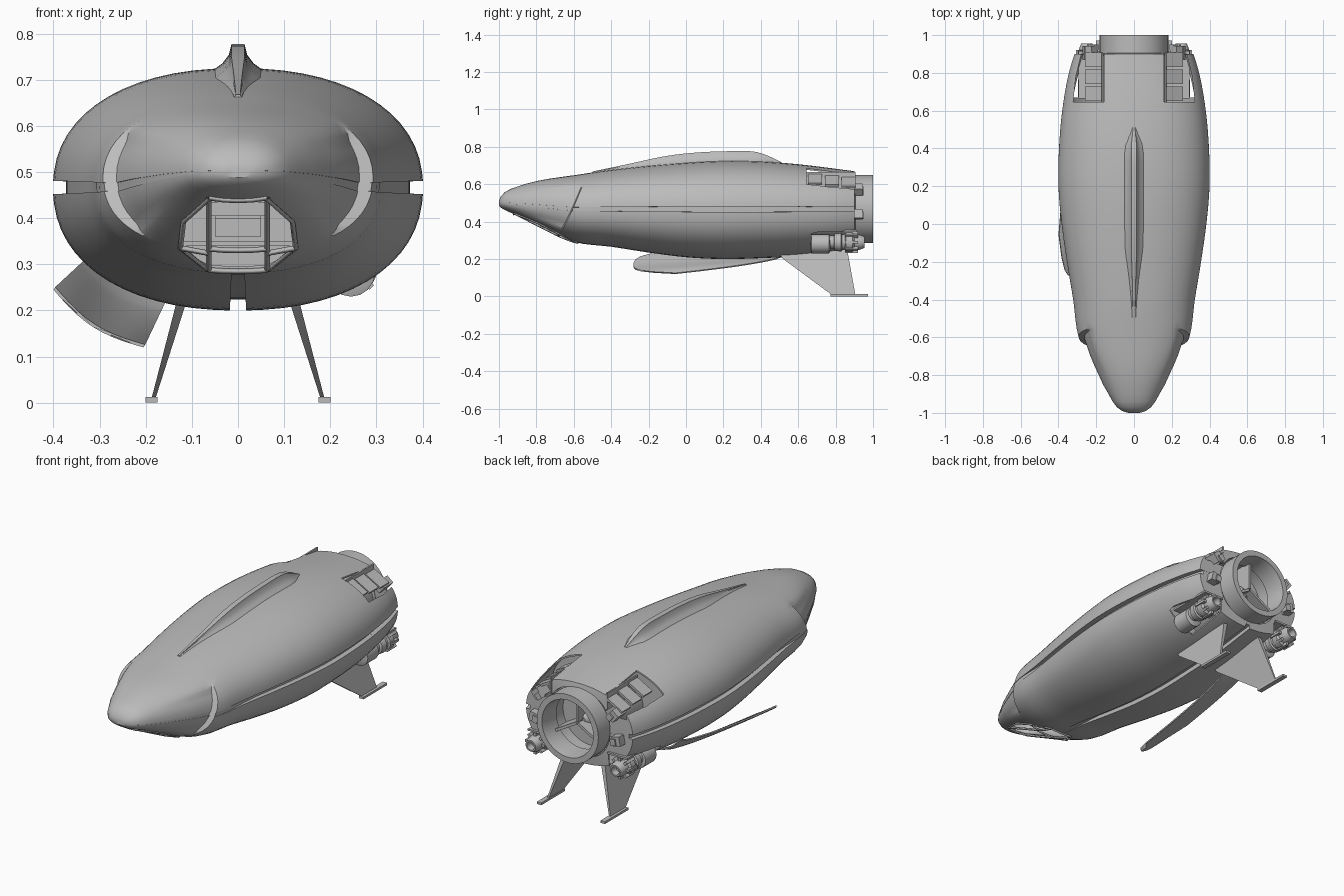
import bpy, bmesh, math
from mathutils import Vector, Matrix

if "Cube" in bpy.data.objects:
    bpy.data.objects.remove(bpy.data.objects["Cube"])

grey = bpy.data.materials.new("hull grey")
grey.diffuse_color = (0.5, 0.5, 0.5, 1)
grey.use_nodes = True
grey.node_tree.nodes["Principled BSDF"].inputs["Base Color"].default_value = grey.diffuse_color
CZ = 0.467  # height of the main axis


def make(name, verts, faces, angle=30):
    me = bpy.data.meshes.new(name)
    me.from_pydata(verts, [], faces)
    bm = bmesh.new()
    bm.from_mesh(me)
    bmesh.ops.recalc_face_normals(bm, faces=bm.faces)
    bm.to_mesh(me)
    bm.free()
    me.materials.append(grey)
    ob = bpy.data.objects.new(name, me)
    bpy.context.collection.objects.link(ob)
    smooth(ob, angle)
    return ob


def smooth(ob, angle):
    bpy.ops.object.select_all(action='DESELECT')
    ob.select_set(True)
    bpy.context.view_layer.objects.active = ob
    bpy.ops.object.shade_smooth_by_angle(angle=math.radians(angle))


def loft(name, rings, cap0=True, cap1=True, closed=False, angle=30):
    n, m = len(rings[0]), len(rings)
    verts = [p for r in rings for p in r]
    faces = [(i * n + j, i * n + (j + 1) % n, (i + 1) % m * n + (j + 1) % n, (i + 1) % m * n + j)
             for i in range(m if closed else m - 1) for j in range(n)]
    if cap0 and not closed:
        faces.append(tuple(range(n)))
    if cap1 and not closed:
        faces.append(tuple(range((m - 1) * n, m * n)))
    return make(name, verts, faces, angle)


def box(name, c, s, roll=0):
    rot = Matrix.Rotation(roll, 3, 'Y')
    rings = [[Vector(c) + rot @ Vector((sx * s[0] / 2, sy * s[1] / 2, sz * s[2] / 2))
              for sx, sz in ((-1, -1), (1, -1), (1, 1), (-1, 1))] for sy in (-1, 1)]
    return loft(name, rings)


def prism(name, poly, z0, z1):
    return loft(name, [[(x, y, z) for x, y in poly] for z in (z0, z1)])


def lathe(name, prof, cx, cz, seg=32, closed=False):
    return loft(name, [[(cx + r * math.cos(2 * math.pi * k / seg), y,
                         cz + r * math.sin(2 * math.pi * k / seg)) for k in range(seg)]
                       for y, r in prof], closed=closed)


def interp(tab, x):
    x = min(max(x, tab[0][0]), tab[-1][0])
    sl = [(b[1] - a[1]) / (b[0] - a[0]) for a, b in zip(tab, tab[1:])]
    for i, (a, b) in enumerate(zip(tab, tab[1:])):
        if x <= b[0]:
            h = b[0] - a[0]
            t = (x - a[0]) / h
            m0 = (sl[i] + sl[max(i - 1, 0)]) / 2
            m1 = (sl[i] + sl[min(i + 1, len(sl) - 1)]) / 2
            return (a[1] * (2 * t**3 - 3 * t**2 + 1) + b[1] * (3 * t**2 - 2 * t**3)
                    + h * (m0 * (t**3 - 2 * t**2 + t) + m1 * (t**3 - t**2)))


# hull outlines: half width, top and bottom line
WIDTH = [(-1, .03), (-.99, .062), (-.97, .09), (-.9, .135), (-.8, .192), (-.7, .25), (-.6, .293), (-.4, .322),
         (-.2, .355), (0, .383), (.2, .4), (.4, .397), (.6, .38), (.8, .345), (.9, .315)]
TOP = [(-1, .512), (-.99, .535), (-.97, .557), (-.9, .588), (-.8, .617), (-.6, .648), (-.4, .677), (0, .715),
       (.2, .725), (.4, .722), (.6, .707), (.9, .67)]
BOT = [(-1, .488), (-.99, .475), (-.97, .463), (-.9, .432), (-.8, .382), (-.6, .292), (-.4, .266), (-.2, .235),
       (0, .21), (.2, .2), (.4, .205), (.6, .215), (.9, .25)]


def mid(y):
    return CZ + .035 * min(max((-.6 - y) / .4, 0), 1)


def unit_section(side, keel):
    # superellipse with a slot along each side and one along the belly
    def c(a):
        a = math.radians(a)
        return (abs(math.cos(a)) ** .9, math.copysign(abs(math.sin(a)) ** .9, a))
    half = [(.045, -1 + keel), (.0451, -1)] + [c(a) for a in range(-84, -5, 6)]
    half += [(1, -.055), (1 - side, -.054), (1 - side, .054), (1, .055)]
    half += [c(a) for a in range(6, 85, 6)] + [(0, 1)]
    return half + [(-x, z) for x, z in reversed(half[:-1])]


def hull_ring(y0, nose=False):
    f = min(max((y0 + .55) / .25, .1), 1)
    kf = min(max((y0 + .5) / .2, .08), 1)
    shear = max(0, 1 - abs(y0 + .61) / .2) * .45
    ring = []
    for u, v in unit_section(.07 * f, .09 * kf):
        c = mid(y0)
        z = c + v * ((interp(TOP, y0) - c) if v > 0 else (c - interp(BOT, y0)))
        y = y0 + shear * (z - CZ)
        c = mid(y)
        z = c + v * ((interp(TOP, y) - c) if v > 0 else (c - interp(BOT, y)))
        w = interp(WIDTH, y)
        if nose:  # the nose sinks in ahead of the side intakes
            w -= .028 * min(max((y0 + .84) / .2, 0), 1) * min(max((.72 - abs(v)) / .2, 0), 1)
        ring.append((u * w, y, z))
    return ring


def belly(x, y):
    u = min(abs(x) / interp(WIDTH, y), 1)
    return mid(y) - (mid(y) - interp(BOT, y)) * (1 - u ** 2.2) ** .4545


# hull shell, with a step at the nose intakes
rings = [hull_ring(y, True) for y in (-1, -.996, -.99, -.97, -.94, -.9, -.85, -.8, -.75, -.7, -.65, -.612)]
rings += [hull_ring(-.606 + .0502 * i) for i in range(31)]
rings.append([(.185 * u, .905, CZ + .18 * v) for u, v in unit_section(.01, .01)])
hull = loft("hull", rings, cap1=False)
mod = hull.modifiers.new("shell", 'SOLIDIFY')
mod.thickness, mod.offset = .008, -1

# openings: cockpit, upper vents, thruster bays
cockpit = [(.06, -.92), (.118, -.79), (.125, -.68), (.065, -.58)]
cockpit += [(-x, y) for x, y in reversed(cockpit)]
cutters = [prism("cockpit_cutter", cockpit, .2, .472)]
for s in (-1, 1):
    vent = [(s * x, y) for x, y in ((.16, .645), (.322, .645), (.308, .78), (.275, .915), (.16, .915))]
    cutters.append(prism("vent_cutter", vent, .55, .8))
    cutters.append(box("bay_cutter", (s * .25, .82, .26), (.15, .3, .17)))
for c in cutters:
    m = hull.modifiers.new("cut", 'BOOLEAN')
    m.operation, m.solver, m.object = 'DIFFERENCE', 'EXACT', c
bpy.ops.object.select_all(action='DESELECT')
hull.select_set(True)
bpy.context.view_layer.objects.active = hull
for m in list(hull.modifiers):
    bpy.ops.object.modifier_apply(modifier=m.name)
for c in cutters:
    bpy.data.objects.remove(c)
smooth(hull, 30)


# cockpit frame bars
def bar(name, pts, r=.006):
    cu = bpy.data.curves.new(name, 'CURVE')
    cu.dimensions, cu.bevel_depth, cu.bevel_resolution = '3D', r, 0
    sp = cu.splines.new('POLY')
    sp.points.add(len(pts) - 1)
    for p, (x, y) in zip(sp.points, pts):
        p.co = (x, y, belly(x, y) - .002, 1)
    cu.materials.append(grey)
    bpy.context.collection.objects.link(bpy.data.objects.new(name, cu))


for s in (-1, 1):
    bar("canopy_long_bar", [(s * .063, -.92 + .34 * i / 8) for i in range(9)])
    bar("canopy_rim", [(s * x, y) for x, y in cockpit[:4]])
    bar("canopy_side_bar", [(s * .063, -.68), (s * .125, -.68)])
for y in (-.92, -.7, -.58):
    bar("canopy_cross_bar", [(x * .063, y) for x in (-1, -.5, 0, .5, 1)])

# interior: deck, bulkheads, seat and console
deck = [(.2, -.56), (.24, -.42)]
prism("deck", deck + [(-x, y) for x, y in reversed(deck)], .34, .35)
for y in (-.42, .6):
    r = hull_ring(y)
    loft("bulkhead", [[(x * .96, y + d, CZ + (z - CZ) * .96) for x, _, z in r] for d in (0, .01)])
box("seat", (0, -.56, .38), (.1, .1, .04))
box("seat_back", (0, -.51, .42), (.1, .02, .1))
box("console", (0, -.72, .42), (.12, .05, .03))

# dorsal fin
TOPFIN = [(-.5, .668), (-.3, .71), (-.1, .752), (.05, .769), (.2, .776), (.38, .772), (.44, .752), (.51, .718)]
fin = []
for i in range(24):
    y = -.5 + 1.01 * i / 23
    t, h = max(interp(TOPFIN, y), interp(TOP, y) + .001), interp(TOP, y)
    k = min(1, (t - h) / .05 + .15)
    half = [(.075 * k, h - .02), (.034 * k, h + (t - h) * .2), (.02 * k, h + (t - h) * .55), (.012 * k + .002, t)]
    fin.append([(x, y, z) for x, z in half] + [(-x, y, z) for x, z in reversed(half)])
loft("dorsal_fin", fin)

# main engine: duct, ring, inner wall and vanes
lathe("engine_duct", [(.6, .175), (.9, .175), (.9, .16), (.6, .16)], 0, CZ, 40, closed=True)
lathe("engine_ring", [(.885, .17), (.9, .182), (1, .182), (1, .152), (.96, .147), (.885, .147)],
      0, CZ, 48, closed=True)
lathe("engine_wall", [(.8, .165), (.81, .165)], 0, CZ, 40)
lathe("engine_hub", [(.8, .05), (.86, .04), (.88, .02)], 0, CZ, 20)
for k in range(3):
    a = math.radians(90 + 120 * k)
    box("engine_vane", (.08 * math.cos(a), .86, CZ + .08 * math.sin(a)), (.15, .12, .014), -a)

for s in (-1, 1):
    # steps inside the upper vents
    for i in range(3):
        box("vent_step", (s * .212, .69 + .09 * i, .625 - .008 * i), (.1, .075, .012), s * .5)
    box("vent_inner_wall", (s * .165, .775, .62), (.008, .26, .09))
    # blocks around the tail
    for x, z, r in ((.225, .57, .7), (.245, .44, -.2)):
        box("tail_block", (s * x, .905, z), (.045, .075, .05), s * r)
        box("tail_block_cap", (s * (x - .015), .935, z - .006), (.03, .03, .035), s * r)
    # small thrusters in their bays
    lathe("thruster_body", [(.665, .035), (.672, .052), (.765, .052), (.772, .035)], s * .245, .282, 16)
    box("thruster_bay_wall", (s * .235, .79, .35), (.12, .25, .01))
    lathe("thruster", [(.75, .035), (.79, .035), (.795, .046), (.83, .05), (.835, .042), (.85, .042),
                       (.855, .052), (.89, .052), (.9, .042), (.93, .04), (.955, .03), (.955, .022),
                       (.92, .018)], s * .25, .29, 20)
    for k in range(8):
        a = k * math.pi / 4
        box("thruster_rib", (s * .25 + .048 * math.cos(a), .885, .29 + .048 * math.sin(a)), (.018, .07, .014), -a)
    # landing fins
    leg = []
    for t in (-1, 1):
        leg.append([(s * (.125 + (.21 - z) * .29 + t * (.004 + .03 * z)), y, z) for y, z in
                    ((.5, .225), (.52, .2), (.775, .012), (.905, .012), (.862, .25))])
    loft("landing_fin", leg)
    box("landing_foot", (s * .188, .872, .006), (.026, .2, .012))

# open hatch, a curved panel hinged at its rear
hatch = []
for i in range(17):
    t = i / 16
    q = t ** .65
    row = []
    for j in range(11):
        v = j / 10
        x = (-.33 - .07 * q) * (1 - v) + (-.16 - .045 * q) * v
        z = (.31 - .065 * q) * (1 - v) + (.215 - .095 * q) * v
        b = .022 * math.sin(math.pi * v)
        y = .52 - .8 * t * (1 - .28 * abs(2 * v - 1) ** 3.5)
        row.append((x - b * .55, y, z - b * .83))
    hatch.append(row + [(x + .004, y, z + .006) for x, y, z in reversed(row)])
loft("hatch", hatch)
